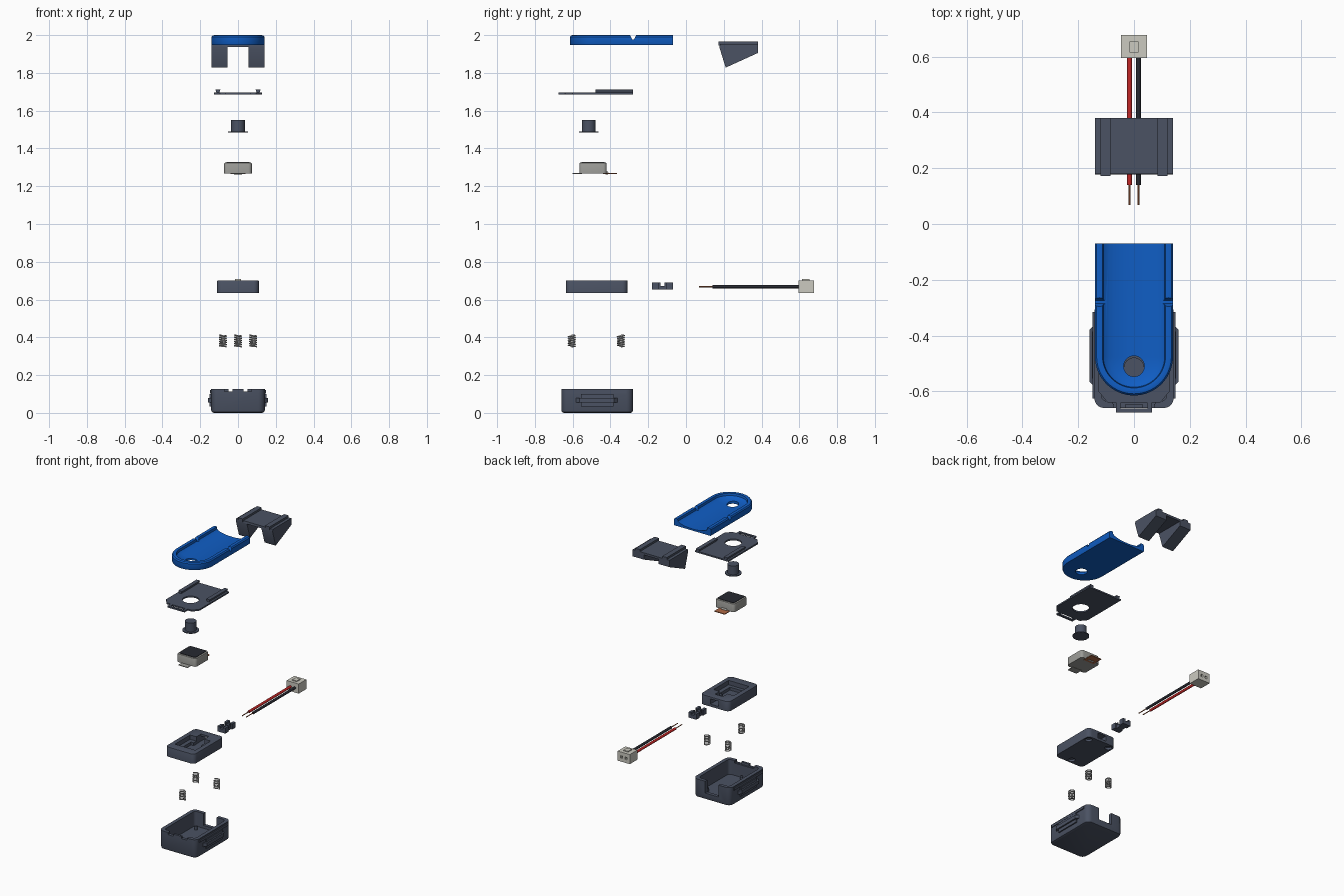
import bpy, bmesh, math
from mathutils import Vector

if "Cube" in bpy.data.objects:
    bpy.data.objects.remove(bpy.data.objects["Cube"])


def material(name, rgb):
    m = bpy.data.materials.new(name)
    m.use_nodes = True
    m.diffuse_color = (*rgb, 1)
    m.node_tree.nodes["Principled BSDF"].inputs["Base Color"].default_value = (*rgb, 1)
    return m


SLATE = material("slate", (0.07, 0.085, 0.125))
BLUE = material("blue", (0.005, 0.11, 0.55))
GREY = material("grey", (0.33, 0.33, 0.31))
DARK = material("charcoal", (0.02, 0.022, 0.03))
CREAM = material("off_white", (0.6, 0.59, 0.53))
RED = material("red", (0.55, 0.02, 0.02))
COPPER = material("copper", (0.42, 0.14, 0.06))
STEEL = material("spring_steel", (0.6, 0.6, 0.6))


def finish(name, bm, mat):
    bmesh.ops.recalc_face_normals(bm, faces=bm.faces)
    me = bpy.data.meshes.new(name)
    bm.to_mesh(me)
    bm.free()
    me.materials.append(mat)
    ob = bpy.data.objects.new(name, me)
    bpy.context.collection.objects.link(ob)
    return ob


def box(name, x, y, z, mat=SLATE, corner=0, bottom=0, top=0):
    """Box from ranges, with optional rounded uprights and chamfered bottom or top."""
    bm = bmesh.new()
    bmesh.ops.create_cube(bm, size=1)
    for v in bm.verts:
        v.co = Vector([(a + b) / 2 + c * (b - a) for (a, b), c in zip((x, y, z), v.co)])
    if corner:
        ups = [e for e in bm.edges if abs(e.verts[0].co.z - e.verts[1].co.z) > 1e-5]
        bmesh.ops.bevel(bm, geom=ups, offset=corner, segments=5, profile=0.5, affect='EDGES')
    for width, level in ((bottom, z[0]), (top, z[1])):
        if width:
            rim = [e for e in bm.edges if all(abs(v.co.z - level) < 1e-5 for v in e.verts)]
            bmesh.ops.bevel(bm, geom=rim, offset=width, segments=2, profile=0.5, affect='EDGES')
    return finish(name, bm, mat)


def extrude(name, pts, axis, lo, hi, mat=SLATE):
    """Extrude a 2D outline along an axis (0, 1 or 2)."""
    bm = bmesh.new()
    verts = []
    for p in pts:
        co = list(p)
        co.insert(axis, lo)
        verts.append(bm.verts.new(co))
    f = bm.faces.new(verts)
    new = bmesh.ops.extrude_face_region(bm, geom=[f])["geom"]
    step = Vector([(hi - lo) * (i == axis) for i in range(3)])
    bmesh.ops.translate(bm, vec=step, verts=[g for g in new if isinstance(g, bmesh.types.BMVert)])
    return finish(name, bm, mat)


def disc(name, a, b, radius, axis, lo, hi, mat=SLATE, n=32):
    ring = [(a + radius * math.cos(math.tau * i / n), b + radius * math.sin(math.tau * i / n)) for i in range(n)]
    return extrude(name, ring, axis, lo, hi, mat)


def combine(ob, others, op='DIFFERENCE'):
    for c in others:
        m = ob.modifiers.new("bool", 'BOOLEAN')
        m.operation, m.object, m.solver = op, c, 'EXACT'
        bpy.context.view_layer.objects.active = ob
        bpy.ops.object.modifier_apply(modifier=m.name)
        bpy.data.objects.remove(c)
    return ob


# Base tray: open top, notched back wall, slotted front wall, side grips
base = box("base_tray", (-.142, .142), (-.66, -.28), (0, .127), corner=.035, bottom=.014)
cuts = [box("c", (-.117, .117), (-.635, -.303), (.025, .2), corner=.02),
        box("c", (-.05, .05), (-.32, -.2), (.045, .2)),
        box("c", (-.075, .075), (-.645, -.62), (.11, .2))]
for s in (-1, 1):
    cuts.append(box("c", sorted((s * .03, s * .072)), (-.7, -.6), (.112, .2)))
combine(base, cuts)
for s, side in ((-1, "right"), (1, "left")):
    box(side + "_base_rail", sorted((s * .135, s * .148)), (-.625, -.315), (.103, .12))
    box(side + "_grip_pad", sorted((s * .135, s * .15)), (-.555, -.385), (.035, .1))
    grip = [(s * .135, -.59), (s * .16, -.565), (s * .16, -.38), (s * .135, -.355)]
    extrude(side + "_grip_bar", grip, 2, .056, .08)

# Springs and the posts and pockets that hold them
SEATS = [(0, -.605), (-.08, -.345), (.08, -.345)]
for i, (sx, sy) in enumerate(SEATS):
    cu = bpy.data.curves.new("spring", 'CURVE')
    cu.dimensions = '3D'
    cu.bevel_depth, cu.bevel_resolution, cu.use_fill_caps = .0038, 1, True
    sp = cu.splines.new('POLY')
    turns, per = 5.5, 16
    n = int(turns * per)
    sp.points.add(n)
    for k, p in enumerate(sp.points):
        a = math.tau * k / per
        p.co = (sx + .018 * math.cos(a), sy + .018 * math.sin(a), .35 + .062 * k / n, 1)
    cu.materials.append(STEEL)
    ob = bpy.data.objects.new("spring_%d" % (i + 1), cu)
    bpy.context.collection.objects.link(ob)
    disc("spring_post_%d" % (i + 1), sx, sy, .01, 2, .02, .05, n=16)

# Inner carrier with stepped pocket, cable channel and spring seats
carrier = box("inner_carrier", (-.11, .11), (-.635, -.31), (.635, .702), corner=.028, top=.004)
cuts = [box("c", (-.078, .078), (-.575, -.41), (.672, .8)),
        box("c", (-.05, .05), (-.55, -.44), (.652, .8)),
        box("c", (-.03, .03), (-.45, -.36), (.652, .8)),
        box("c", (-.032, .032), (-.38, -.2), (.652, .688))]
cuts += [disc("c", sx, sy, .022, 2, .6, .65) for sx, sy in SEATS]
combine(carrier, cuts)

# Cable clamp
clamp = box("cable_clamp", (-.03, .03), (-.18, -.07), (.652, .69))
combine(clamp, [box("c", (-.1, .1), (-.135, -.115), (.672, .8)),
                box("c", (-.012, .012), (-.2, 0), (.676, .8)),
                box("c", (.02, .1), (-.145, -.105), (.6, .8)),
                box("c", (-.1, -.02), (-.145, -.105), (.6, .8))])

# Cable and plug
plug = box("plug", (-.046, .046), (.595, .678), (.636, .702), CREAM)
for x, name, mat in ((-.016, "red", RED), (.016, "black", DARK)):
    disc(name + "_wire", x, .668, .0085, 1, .14, .6, mat, 16)
    disc(name + "_bare_end", x, .668, .0032, 1, .068, .15, COPPER, 10)
    combine(plug, [box("c", (x - .007, x + .007), (.65, .7), (.66, .676))])
box("plug_key", (-.017, .017), (.615, .655), (.69, .708), CREAM)

# Switch module
box("switch_body", (-.073, .073), (-.565, -.42), (1.268, 1.325), GREY, corner=.018, top=.006)
box("switch_top", (-.062, .062), (-.554, -.431), (1.32, 1.328), DARK, corner=.01)
box("switch_front_tab", (-.035, .035), (-.6, -.55), (1.266, 1.27), GREY)
box("switch_rear_tab", (-.04, .04), (-.44, -.365), (1.266, 1.271), COPPER)
disc("switch_contact", -.42, 1.27, .009, 0, -.02, .02, GREY, 16)

# Push button
disc("button_flange", 0, -.515, .052, 2, 1.484, 1.49)
disc("button_cap", 0, -.515, .036, 2, 1.488, 1.55)

# Cover plate with hole, slotted tongue and rails
outline = [(-.128, -.28), (-.128, -.60), (-.095, -.64), (-.065, -.64), (-.065, -.676),
           (.065, -.676), (.065, -.64), (.095, -.64), (.128, -.60), (.128, -.28)]
plate = extrude("cover_plate", outline, 2, 1.686, 1.696)
combine(plate, [disc("c", 0, -.515, .052, 2, 1.6, 1.8),
                box("c", (-.048, .048), (-.662, -.642), (1.6, 1.8))])
for s, side in ((-1, "right"), (1, "left")):
    rail = [(s * .1, 1.69), (s * .112, 1.69), (s * .12, 1.712), (s * .093, 1.712)]
    extrude(side + "_plate_rail", rail, 1, -.478, -.28)

# Blue lid: U-shaped rows lofted from the underside over the rim into a scooped trough
YC, BACK, SEG = -.475, -.07, 32
profile = [(.138, 1.948), (.14, 1.952), (.14, 1.99), (.134, 1.998), (.125, 2.0), (.113, 1.998)]
profile += [(.113 * math.cos(t), 1.99 - .031 * math.sin(t)) for t in [math.pi / 2 * k / 7 for k in range(1, 7)]]
bm = bmesh.new()
rows = []
for r, z in profile:
    arc = [(r * math.cos(math.pi * i / SEG), YC - r * math.sin(math.pi * i / SEG)) for i in range(SEG + 1)]
    rows.append([bm.verts.new((x, y, z)) for x, y in [(r, BACK)] + arc + [(-r, BACK)]])
for a, b in zip(rows, rows[1:]):
    for i in range(len(a) - 1):
        bm.faces.new((a[i], a[i + 1], b[i + 1], b[i]))
for row in (rows[0], rows[-1]):
    bm.faces.new(row)
bm.faces.new([r[0] for r in rows] + [r[-1] for r in reversed(rows)])
lid = finish("blue_lid", bm, BLUE)
notch = [(-.30, 2.01), (-.285, 1.976), (-.275, 1.976), (-.26, 2.01)]
combine(lid, [disc("c", 0, -.51, .037, 2, 1.9, 2.1),
              extrude("c", notch, 0, -.2, -.09), extrude("c", notch, 0, .09, .2)])

# Rear bracket: wedge with a central gap and raised rails
wedge = [(.18, 1.952), (.38, 1.952), (.38, 1.905), (.21, 1.828), (.177, 1.935)]
bracket = extrude("rear_bracket", wedge, 0, -.14, .14)
combine(bracket, [box("c", (-.055, .055), (0, .6), (1.7, 1.937))])
for s, side in ((-1, "right"), (1, "left")):
    box(side + "_bracket_rail", sorted((s * .085, s * .12)), (.172, .38), (1.945, 1.966))

# Smooth curved faces, keep edges sharp
for ob in bpy.context.scene.objects:
    if ob.type in {'MESH', 'CURVE'}:
        bpy.ops.object.select_all(action='DESELECT')
        ob.select_set(True)
        bpy.context.view_layer.objects.active = ob
        if ob.type == 'CURVE':
            bpy.ops.object.convert(target='MESH')
        bpy.ops.object.shade_smooth_by_angle(angle=math.radians(30))
